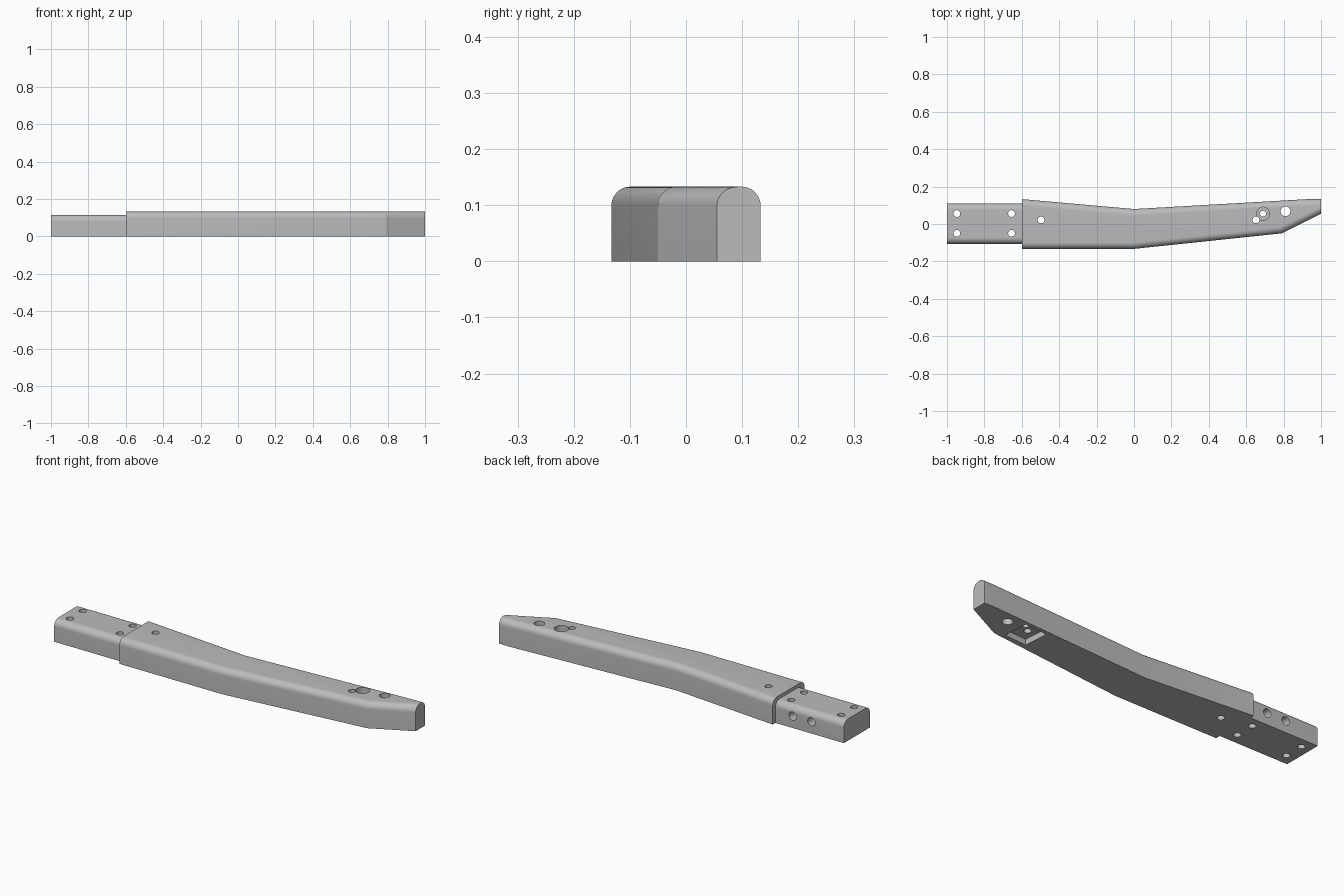
import bpy
import bmesh
from math import radians
from mathutils import Matrix, Vector

old = bpy.data.objects.get("Cube")
if old:
    bpy.data.objects.remove(old)

grey = bpy.data.materials.new("plain grey")
grey.use_nodes = True
colour = (0.5, 0.5, 0.5, 1)
grey.diffuse_color = colour
grey.node_tree.nodes["Principled BSDF"].inputs["Base Color"].default_value = colour


def add_object(name, bm):
    mesh = bpy.data.meshes.new(name)
    bm.to_mesh(mesh)
    bm.free()
    mesh.materials.append(grey)
    obj = bpy.data.objects.new(name, mesh)
    bpy.context.collection.objects.link(obj)
    return obj


def rounded_slab(name, outline, height, radius):
    """Extrude an outline and round its long top edges, leaving the ends flat."""
    bm = bmesh.new()
    base = bm.faces.new([bm.verts.new((x, y, 0)) for x, y in outline])
    top = bmesh.ops.extrude_face_region(bm, geom=[base], use_keep_orig=True)
    verts = [v for v in top["geom"] if isinstance(v, bmesh.types.BMVert)]
    bmesh.ops.translate(bm, verts=verts, vec=(0, 0, height))
    bmesh.ops.recalc_face_normals(bm, faces=bm.faces)
    long_edges = [e for e in bm.edges
                  if all(v.co.z > height / 2 for v in e.verts)
                  and abs(e.verts[0].co.x - e.verts[1].co.x) > 0.01]
    bmesh.ops.bevel(bm, geom=long_edges, offset=radius, offset_type='OFFSET',
                    segments=10, profile=0.5, affect='EDGES')
    return add_object(name, bm)


def drill(obj, start, end, radius):
    """Cut a round hole between two points."""
    a, b = Vector(start), Vector(end)
    bm = bmesh.new()
    turn = (b - a).to_track_quat('Z', 'Y').to_matrix().to_4x4()
    bmesh.ops.create_cone(bm, cap_ends=True, segments=32, radius1=radius, radius2=radius,
                          depth=(b - a).length,
                          matrix=Matrix.Translation((a + b) / 2) @ turn)
    cut(obj, bm)


def cut(obj, bm):
    cutter = add_object("cutter", bm)
    cutter.hide_render = True
    mod = obj.modifiers.new("cut", 'BOOLEAN')
    mod.operation = 'DIFFERENCE'
    mod.solver = 'EXACT'
    mod.object = cutter
    bpy.context.view_layer.objects.active = obj
    bpy.ops.object.modifier_apply(modifier=mod.name)
    bpy.data.objects.remove(cutter)


# Bent arm with a tapered tip
arm = rounded_slab("arm_body", [(-0.6, -0.133), (0, -0.133), (0.79, -0.05), (1, 0.055),
                                (1, 0.133), (0.93, 0.133), (0, 0.08), (-0.6, 0.133)],
                   0.133, 0.034)

# Narrow mounting tang
tang = rounded_slab("mounting_tang", [(-1, -0.107), (-0.6, -0.107),
                                      (-0.6, 0.11), (-1, 0.11)], 0.115, 0.034)

# Rectangular pocket under the arm
pocket = bmesh.new()
bmesh.ops.create_cube(pocket, size=1, matrix=Matrix.Translation((0.67, 0.031, 0))
                      @ Matrix.Rotation(radians(4), 4, 'Z')
                      @ Matrix.Diagonal((0.13, 0.135, 0.06, 1)))
cut(arm, pocket)

# Through holes and the counterbore in the arm
for x, y, r in [(-0.497, 0.022, 0.018), (0.652, 0.022, 0.018),
                (0.69, 0.055, 0.016), (0.81, 0.068, 0.026)]:
    drill(arm, (x, y, -0.1), (x, y, 0.2), r)
drill(arm, (0.69, 0.055, 0.08), (0.69, 0.055, 0.2), 0.035)

# Bolt holes through the tang
for x in (-0.947, -0.655):
    for y in (-0.05, 0.056):
        drill(tang, (x, y, -0.1), (x, y, 0.2), 0.018)

# Blind holes in the back of the tang
for x in (-0.81, -0.7):
    drill(tang, (x, 0.02, 0.062), (x, 0.2, 0.062), 0.022)

# Shading
for obj in (arm, tang):
    bpy.ops.object.select_all(action='DESELECT')
    obj.select_set(True)
    bpy.context.view_layer.objects.active = obj
    bpy.ops.object.shade_smooth_by_angle(angle=radians(15))
